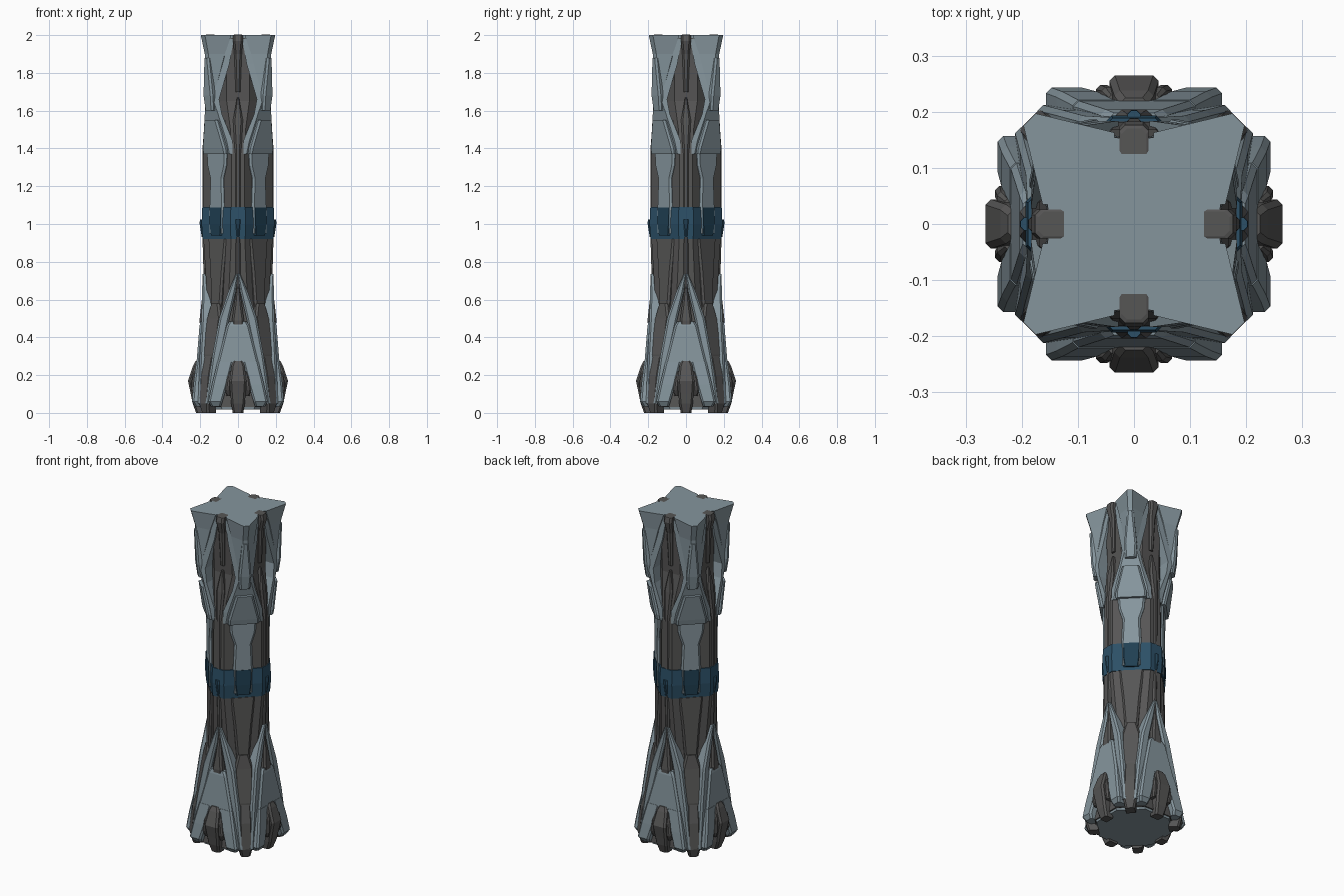
import bpy, bmesh, math

def material(name, col):
    m = bpy.data.materials.new(name)
    m.diffuse_color = (*col, 1)
    return m

LIGHT = material("blue_grey_armour", (0.235, 0.30, 0.335))
DARK = material("dark_grey_metal", (0.093, 0.092, 0.091))
BLUE = material("deep_blue_glow", (0.025, 0.08, 0.135))
NAVY = material("navy_inset", (0.014, 0.05, 0.085))

FACE, CORNER = 0, 45   # start angle of parts on flat sides / on corners

def loft(name, mat, sections, start=FACE, copies=4, mirror=False):
    """Skin sections of (r, u, z) points, repeated around the z axis."""
    bm = bmesh.new()
    for k in range(copies):
        a = math.radians(start + 90 * k)
        c, s = math.cos(a), math.sin(a)
        for sign in ((1, -1) if mirror else (1,)):
            rings = [[bm.verts.new((r * c - sign * u * s, r * s + sign * u * c, z))
                      for r, u, z in sec] for sec in sections]
            n = len(rings[0])
            for lo, hi in zip(rings, rings[1:]):
                for i in range(n):
                    j = (i + 1) % n
                    bm.faces.new((lo[i], lo[j], hi[j], hi[i]))
            bm.faces.new(rings[0])
            bm.faces.new(rings[-1])
    bmesh.ops.recalc_face_normals(bm, faces=bm.faces)
    me = bpy.data.meshes.new(name)
    bm.to_mesh(me)
    bm.free()
    me.materials.append(mat)
    ob = bpy.data.objects.new(name, me)
    bpy.context.collection.objects.link(ob)
    return ob

def bar(name, mat, rows, start=FACE, depth=0.06, mirror=False):
    """Chamfered plate; rows are (z, u0, u1, outer radius)."""
    secs = []
    for z, u0, u1, r in rows:
        c = min(0.01, 0.3 * (u1 - u0))
        q = r - depth
        secs.append([(q, u0, z), (r - c, u0, z), (r, u0 + c, z),
                     (r, u1 - c, z), (r - c, u1, z), (q, u1, z)])
    return loft(name, mat, secs, start, mirror=mirror)

def slab(name, mat, rows, start=FACE, depth=0.06):
    """Centred plate; rows are (z, half width, outer radius)."""
    return bar(name, mat, [(z, -h, h, r) for z, h, r in rows], start, depth)

def octagon(name, mat, rows):
    """Eight-sided column; rows are (z, side distance, half side)."""
    return loft(name, mat, [[(a, b, z), (b, a, z), (-b, a, z), (-a, b, z),
                             (-a, -b, z), (-b, -a, z), (b, -a, z), (a, -b, z)]
                            for z, a, b in rows], copies=1)

def corner_shell(name, mat, rows, inner=0.1):
    """Folded corner plate; rows are (z, wing xy, ridge xy), mirrored on the diagonal."""
    return loft(name, mat, [[(wx, wy, z), (rx, ry, z), (ry, rx, z), (wy, wx, z),
                             (min(wy, inner), inner, z), (inner, min(wy, inner), z)]
                            for z, (wx, wy), (rx, ry) in rows])

# Central column
octagon("column_core", DARK, [
    (0.03, 0.205, 0.09), (0.2, 0.198, 0.088), (0.35, 0.182, 0.075), (0.6, 0.163, 0.05),
    (0.92, 0.183, 0.036), (1.37, 0.182, 0.034), (1.5, 0.168, 0.04),
    (1.65, 0.14, 0.06), (1.85, 0.148, 0.06), (1.985, 0.155, 0.05)])
octagon("base_plate", LIGHT, [(0.018, 0.195, 0.085), (0.04, 0.2, 0.09)])

# Star-shaped cap
cap = [(0.15, 0.0), (0.16, 0.08), (0.185, 0.17), (0.17, 0.185), (0.08, 0.16)]
star = []
for k in range(4):
    for x, y in cap:
        for _ in range(k):
            x, y = -y, x
        star.append((x, y))
loft("top_cap", LIGHT, [[(x, y, z) for x, y in star] for z in (1.98, 2.0)], copies=1)

# Upper corner armour, outer and inner layers
corner_shell("capital_corner_armour", LIGHT, [
    (2.0, (0.163, 0.035), (0.197, 0.175)), (1.9, (0.165, 0.07), (0.176, 0.157)),
    (1.67, (0.168, 0.13), (0.173, 0.148))])
corner_shell("upper_corner_armour", LIGHT, [
    (1.98, (0.155, 0.022), (0.16, 0.14)), (1.85, (0.16, 0.045), (0.163, 0.13)),
    (1.66, (0.170, 0.10), (0.172, 0.132)), (1.58, (0.176, 0.085), (0.176, 0.105)),
    (1.44, (0.184, 0.028), (0.183, 0.06)), (1.37, (0.184, 0.03), (0.182, 0.045))])
# Small ridge on each capital corner
slab("corner_ridge", LIGHT, [(1.6, 0.03, 0.222), (1.68, 0.035, 0.233),
                             (1.88, 0.018, 0.243)], CORNER, 0.05)
# Collar blocks under the capital
slab("collar_block", LIGHT, [(1.37, 0.085, 0.182), (1.40, 0.085, 0.188),
                             (1.55, 0.048, 0.212)], CORNER, 0.08)
# Waisted strips leading to the band
slab("corner_strip", LIGHT, [(0.95, 0.055, 0.167), (1.09, 0.055, 0.167),
                             (1.24, 0.048, 0.167), (1.31, 0.07, 0.167),
                             (1.38, 0.075, 0.167)], CORNER)

# Centre spines on each side
slab("top_bracket", DARK, [(1.7, 0.012, 0.155), (1.9, 0.02, 0.165),
                           (1.97, 0.026, 0.183), (2.0, 0.026, 0.176),
                           (2.002, 0.022, 0.17)], depth=0.045)
slab("long_spine", DARK, [(0.66, 0.012, 0.18), (0.92, 0.016, 0.188), (1.4, 0.018, 0.188),
                          (1.55, 0.026, 0.176), (1.67, 0.005, 0.156)])

# Glowing waist band
octagon("waist_band", BLUE, [(0.92, 0.187, 0.038), (1.0, 0.193, 0.04), (1.09, 0.189, 0.038)])
slab("band_corner_inset", NAVY, [(0.94, 0.043, 0.17), (1.0, 0.05, 0.172),
                                 (1.088, 0.052, 0.169)], CORNER, 0.03)
slab("band_hook", BLUE, [(0.93, 0.006, 0.192), (1.0, 0.012, 0.203),
                         (1.025, 0.012, 0.202)], depth=0.03)

# Dark panels below the band
slab("lower_corner_panel", DARK, [(0.55, 0.035, 0.17), (0.75, 0.05, 0.166),
                                  (0.92, 0.068, 0.162)], CORNER)
slab("corner_shin_plate", DARK, [(0.29, 0.046, 0.222), (0.31, 0.048, 0.222),
                                 (0.5, 0.052, 0.188), (0.58, 0.03, 0.178)], CORNER)
slab("corner_foot", DARK, [(0.0, 0.026, 0.25), (0.05, 0.036, 0.264),
                           (0.2, 0.036, 0.248), (0.3, 0.034, 0.222)], CORNER)

# Tall inverted V armour
bar("tall_v_armour", LIGHT, [(0.05, 0.13, 0.172, 0.212), (0.3, 0.088, 0.137, 0.203),
                             (0.5, 0.045, 0.1, 0.193), (0.64, 0.012, 0.052, 0.19),
                             (0.735, 0.0, 0.012, 0.188)], mirror=True)
slab("v_inner_spike", DARK, [(0.4, 0.03, 0.195), (0.49, 0.032, 0.204),
                             (0.58, 0.02, 0.194), (0.68, 0.005, 0.18)])

# Splayed foot armour: joined top plate and two legs
slab("foot_armour_top", LIGHT, [(0.25, 0.113, 0.221), (0.46, 0.06, 0.204),
                                (0.485, 0.045, 0.198)])
bar("foot_armour_leg", LIGHT, [(0.035, 0.09, 0.143, 0.228), (0.06, 0.082, 0.157, 0.243),
                               (0.15, 0.056, 0.138, 0.236), (0.27, 0.026, 0.109, 0.221)],
    mirror=True)

# Dark claws between the foot legs
slab("foot_claw", DARK, [(0.0, 0.028, 0.222), (0.05, 0.036, 0.24), (0.1, 0.04, 0.25),
                         (0.17, 0.044, 0.265), (0.25, 0.035, 0.238),
                         (0.275, 0.025, 0.225)], depth=0.05)
bar("claw_lug", DARK, [(0.09, 0.04, 0.062, 0.238), (0.12, 0.04, 0.068, 0.248),
                       (0.19, 0.035, 0.058, 0.244), (0.22, 0.03, 0.045, 0.23)],
    mirror=True)
